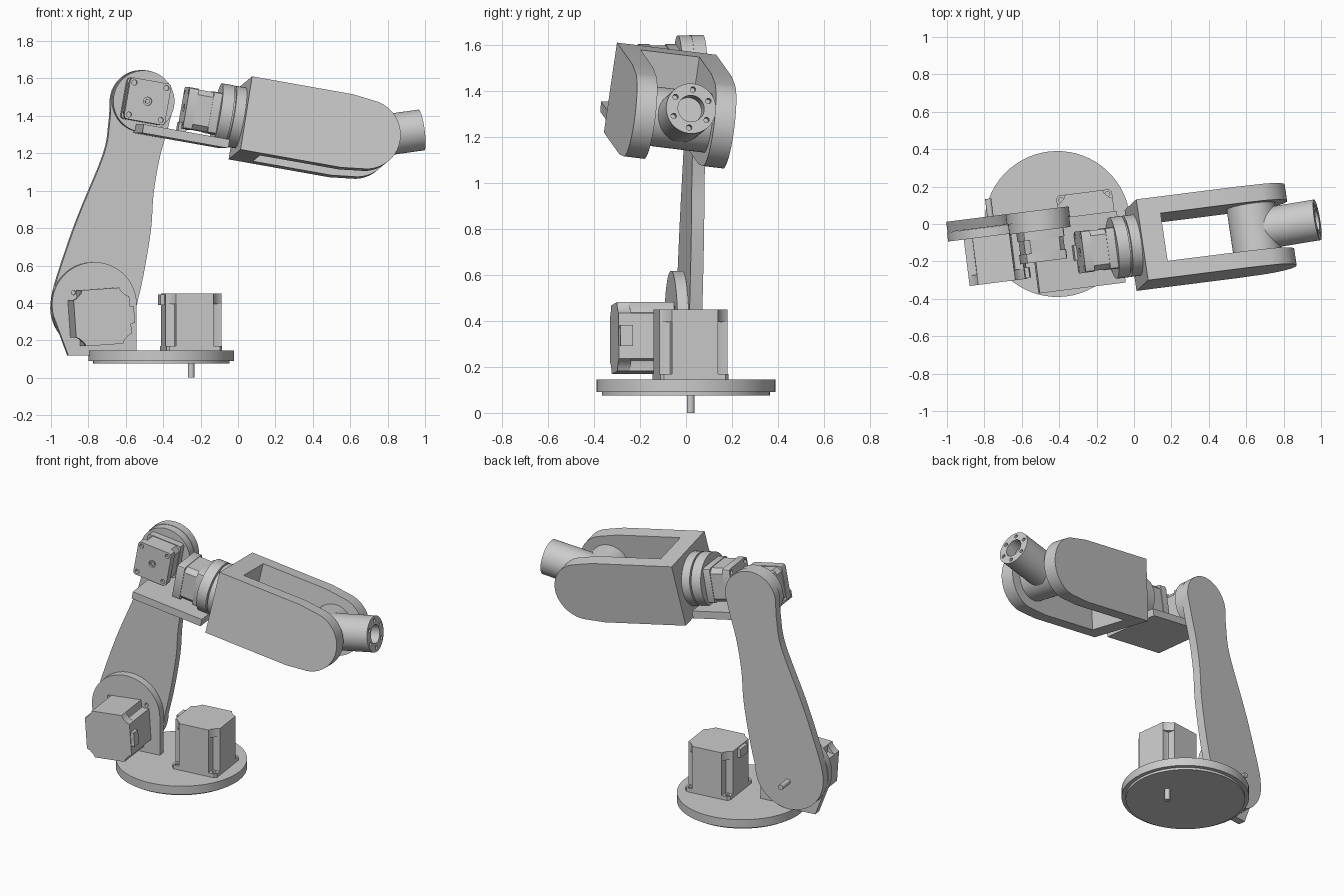
import bpy, bmesh
from math import radians, cos, sin, pi
from mathutils import Matrix, Vector

if "Cube" in bpy.data.objects:
    bpy.data.objects.remove(bpy.data.objects["Cube"])

T = lambda x, y, z: Matrix.Translation((x, y, z))
R = lambda deg, axis: Matrix.Rotation(radians(deg), 4, axis)


def arc(r, a0=0, a1=360, cx=0, cy=0, n=48):
    full = abs(a1 - a0) == 360
    steps = n if full else n - 1
    return [(cx + r * cos(radians(a0 + (a1 - a0) * i / steps)),
             cy + r * sin(radians(a0 + (a1 - a0) * i / steps))) for i in range(n)]


def rect(x0, x1, y0, y1):
    return [(x0, y0), (x1, y0), (x1, y1), (x0, y1)]


def corners(pts):
    """Turn one corner's points through all four quadrants."""
    return [p for q in ((1, 0), (0, 1), (-1, 0), (0, -1))
            for p in [(x * q[0] - y * q[1], x * q[1] + y * q[0]) for x, y in pts]]


def spline(pts, n=5):
    """Smooth curve through a few points."""
    p = [Vector(q) for q in [pts[0]] + pts + [pts[-1]]]
    out = []
    for a, b, c, d in zip(p, p[1:], p[2:], p[3:]):
        for i in range(n):
            t = i / n
            out.append(tuple(0.5 * (2 * b + (c - a) * t + (2 * a - 5 * b + 4 * c - d) * t * t
                                    + (3 * b - a - 3 * c + d) * t ** 3)))
    return out + [pts[-1]]


def prism(name, M, *layers):
    """Each layer is (outline, z0, z1), extruded along local z."""
    bm = bmesh.new()
    for pts, z0, z1 in layers:
        lo = [bm.verts.new((x, y, z0)) for x, y in pts]
        hi = [bm.verts.new((x, y, z1)) for x, y in pts]
        bm.faces.new(lo)
        bm.faces.new(hi)
        for i in range(len(pts)):
            j = (i + 1) % len(pts)
            bm.faces.new((lo[i], lo[j], hi[j], hi[i]))
    bmesh.ops.recalc_face_normals(bm, faces=bm.faces)
    me = bpy.data.meshes.new(name)
    bm.to_mesh(me)
    bm.free()
    ob = bpy.data.objects.new(name, me)
    bpy.context.collection.objects.link(ob)
    ob.matrix_world = M
    return ob


def cut(ob, M, *layers):
    tool = prism("cutter", M, *layers)
    tool.hide_render = True
    mod = ob.modifiers.new("cut", 'BOOLEAN')
    mod.object, mod.operation, mod.solver = tool, 'DIFFERENCE', 'EXACT'
    bpy.context.view_layer.objects.active = ob
    bpy.ops.object.modifier_apply(modifier=mod.name)
    bpy.data.objects.remove(tool)


def holes(r, offsets, z0, z1):
    return [(arc(r, cx=x, cy=y, n=12), z0, z1) for x, y in offsets]


# Frames: whole arm, side-on profiles, elbow, rolled forearm, tilted wrist
BASE = T(-0.41, 0, 0) @ R(7.2, 'Z')
SIDE = R(90, 'X')
AXIAL = R(90, 'Y')
ELBOW = BASE @ T(-0.097, 0, 1.478) @ R(10, 'Y')
AXIS = ELBOW @ T(0, -0.165, 0)
FORK = AXIS @ R(-7, 'X')
WRIST = FORK @ T(1.155, 0, 0) @ R(-18, 'Y')


def big_motor(name, M, plug_turn):
    w = 0.15
    flange = prism(name + "_flange", M, (corners([(w, 0.135), (0.135, w)]), 0, 0.025))
    cut(flange, M, *holes(0.013, corners([(0.125, 0.125)]), -0.01, 0.04))
    body = corners([(w, 0.1), (0.118, 0.1), (0.104, 0.104), (0.1, 0.118), (0.1, w)])
    cap = corners([(w, 0.1), (0.132, 0.108), (0.108, 0.132), (0.1, w)])
    prism(name + "_body", M, (body, 0.025, 0.25), (cap, 0.25, 0.305))
    prism(name + "_shaft", M, (arc(0.017, n=24), -0.145, 0.01))
    prism(name + "_plug", M @ R(plug_turn, 'Z'), (rect(0.14, 0.172, -0.045, 0.045), 0.245, 0.3))


def small_motor(name, M, length):
    w = 0.112
    cap = corners([(w, 0.094), (0.107, 0.107), (0.094, w)])
    mid = corners([(0.108, 0.08), (0.08, 0.108)])
    prism(name + "_body", M, (cap, 0, 0.045), (mid, 0.045, length - 0.05))
    end = prism(name + "_end_cap", M, (cap, length - 0.05, length))
    cut(end, M, *holes(0.014, corners([(0.087, 0.087)]), length - 0.02, length + 0.02),
        (arc(0.022, n=24), length - 0.015, length + 0.02))
    prism(name + "_shaft", M, (arc(0.012, n=24), length - 0.02, length - 0.004))


# Turntable
prism("turntable", BASE, (arc(0.39, n=64), 0.09, 0.145))
prism("turntable_lip", BASE, (arc(0.365, n=64), 0.075, 0.09))
big_motor("base_motor", BASE @ T(0.161, 0, 0.145), 180)

# Shoulder bracket and motor
mount = prism("shoulder_mount", BASE @ SIDE,
              (arc(0.228, 0, 195, -0.363, 0.39) + [(-0.504, 0.12), (-0.135, 0.12)], -0.029, 0.02))
cut(mount, BASE @ SIDE, *holes(0.012, [(-0.475, 0.455), (-0.225, 0.455)], 0.0, 0.04))
big_motor("shoulder_motor", BASE @ T(-0.35, 0, 0.325) @ SIDE @ T(0, 0, -0.035) @ R(4, 'Z'), 0)

# Upper arm: round ends joined by swept edges
left = spline([(-0.268, 1.46), (-0.275, 1.36), (-0.305, 1.195), (-0.437, 0.875),
               (-0.515, 0.66), (-0.575, 0.47), (-0.588, 0.375)])
right = spline([(-0.132, 0.375), (-0.092, 0.55), (-0.052, 0.79), (-0.038, 0.98),
                (-0.006, 1.17), (0.038, 1.33), (0.072, 1.46)])
outline = left + arc(0.228, 184, 356, -0.36, 0.375) + right + arc(0.17, 3, 177, -0.098, 1.475)
prism("upper_arm", BASE @ SIDE, (outline, -0.086, -0.03))

# Elbow bracket: hub, shelf and end ring
prism("elbow_hub", ELBOW @ SIDE, (arc(0.165), -0.03, 0.024))
prism("elbow_shelf", ELBOW, (rect(-0.02, 0.45, -0.356, 0.03), -0.175, -0.128))
prism("forearm_ring", AXIS @ AXIAL, (arc(0.165), 0.38, 0.445))
prism("forearm_neck", AXIS @ AXIAL, (arc(0.145), 0.44, 0.46))
prism("forearm_flange", AXIS @ AXIAL, (arc(0.165), 0.455, 0.515))
small_motor("elbow_motor", ELBOW @ SIDE @ T(0, 0, 0.024), 0.165)
small_motor("forearm_motor", AXIS @ T(0.38, 0, 0) @ R(-90, 'Y'), 0.18)
prism("forearm_motor_plug", AXIS, (rect(0.185, 0.23, -0.04, 0.04), -0.125, -0.08))

# Forked forearm, hollowed between the prongs
fork = prism("forearm_fork", FORK @ SIDE,
             ([(0.51, -0.2), (0.51, 0.2), (1.06, 0.2)] + arc(0.187, 80, -80, 1.165, 0)
              + [(1.06, -0.2)], -0.22, 0.22))
cut(fork, FORK, (rect(0.63, 1.6, -0.13, 0.13), -0.5, 0.5))

# Wrist barrel and tool flange
prism("wrist_barrel", WRIST @ SIDE, (arc(0.13), -0.131, 0.131))
tube = prism("wrist_tube", WRIST @ AXIAL, (arc(0.11), 0, 0.345))
cut(tube, WRIST @ AXIAL, (arc(0.058, n=32), 0.27, 0.4),
    *holes(0.012, arc(0.084, n=6), 0.315, 0.4))

# Smooth round walls, keep edges crisp
for ob in bpy.context.scene.objects:
    ob.select_set(True)
    bpy.context.view_layer.objects.active = ob
bpy.ops.object.shade_smooth_by_angle(angle=radians(25))
